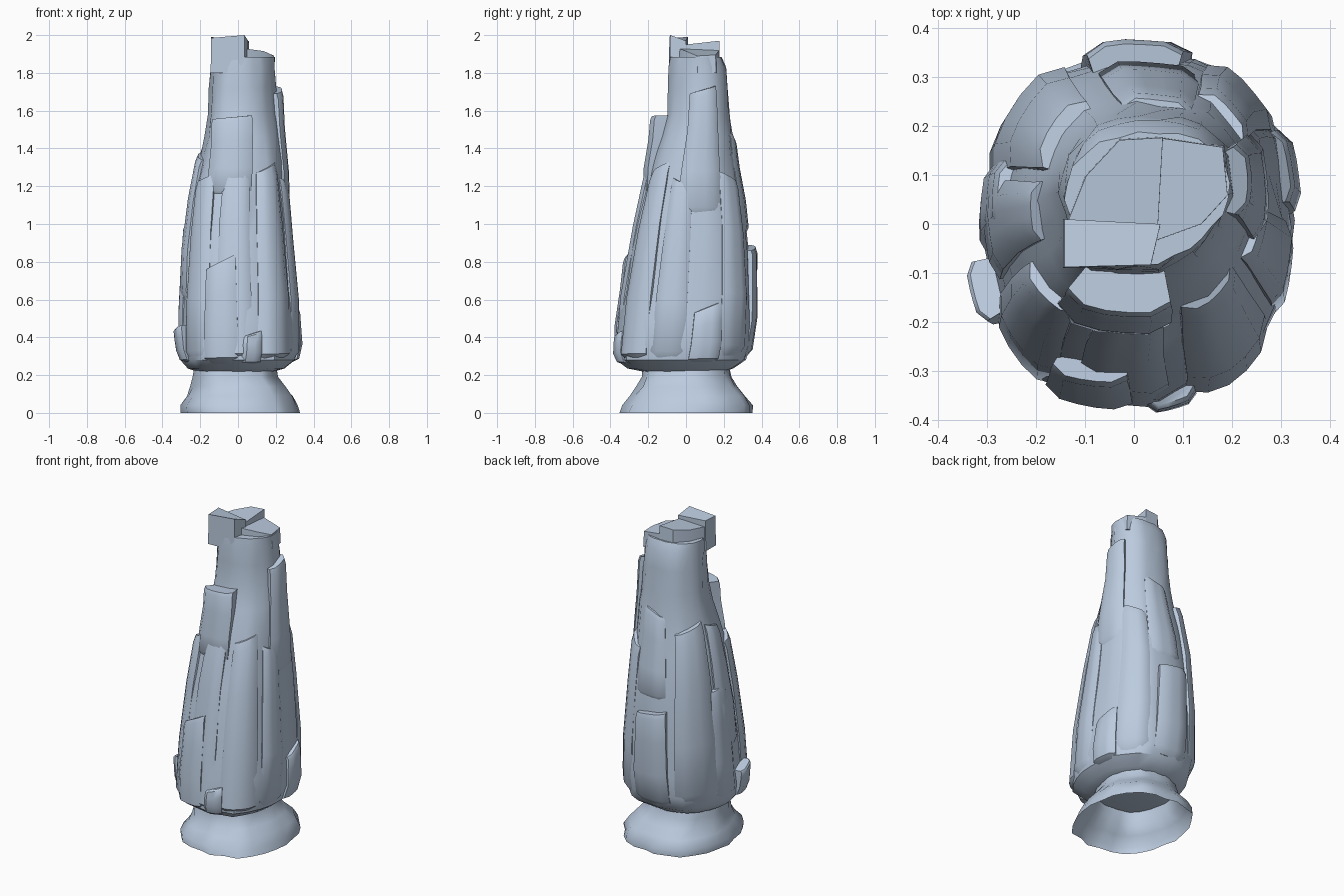
import bpy, bmesh, random
from math import sin, cos, pi, radians, copysign

if "Cube" in bpy.data.objects:
    bpy.data.objects.remove(bpy.data.objects["Cube"])

random.seed(7)
N = 26                                   # columns round the trunk

rock = bpy.data.materials.new("pale blue grey rock")
rock.diffuse_color = (0.50, 0.60, 0.74, 1)
rock.use_nodes = True
rock.node_tree.nodes["Principled BSDF"].inputs["Base Color"].default_value = rock.diffuse_color

# z, x min, x max, y min, y max
CORE = [(0.215, -.20, .18, -.20, .19), (0.235, -.26, .25, -.30, .25),
        (0.28, -.295, .31, -.355, .32), (0.36, -.305, .325, -.36, .345),
        (0.48, -.295, .32, -.345, .35), (0.65, -.285, .305, -.315, .345),
        (0.85, -.272, .285, -.285, .335), (1.05, -.25, .27, -.24, .315),
        (1.22, -.225, .255, -.205, .285), (1.34, -.195, .245, -.175, .265),
        (1.46, -.17, .23, -.135, .25), (1.58, -.155, .215, -.105, .235),
        (1.72, -.148, .208, -.10, .225), (1.83, -.145, .205, -.095, .215),
        (1.885, -.142, .20, -.09, .19)]
FOOT = [(0, -.30, .325, -.34, .355), (0.04, -.298, .322, -.325, .35),
        (0.09, -.27, .295, -.285, .32), (0.14, -.245, .25, -.25, .275),
        (0.19, -.235, .21, -.235, .24), (0.25, -.225, .205, -.225, .225)]
COLUMN = [random.uniform(-.035, .035) for _ in range(N)]   # vertical fluting


def point(table, a, z, out=0.0, scale=1.0, flute=1.0):
    """Point on the trunk surface at angle a (radians) and height z."""
    z = min(max(z, table[0][0]), table[-1][0])
    for lo, hi in zip(table, table[1:]):
        if z <= hi[0]:
            break
    t = (z - lo[0]) / (hi[0] - lo[0])
    x0, x1, y0, y1 = [p + (q - p) * t for p, q in zip(lo[1:], hi[1:])]
    c, s = cos(a), sin(a)
    r = (abs(c) ** 2.4 + abs(s) ** 2.4) ** (-1 / 2.4)
    r *= 1 - 0.2 * max(0, z - 1) * max(0, cos(a + pi / 4)) ** 4   # cut front right corner
    f = (a / (2 * pi) * N) % N
    i = int(f)
    r *= 1 + flute * (COLUMN[i] * (1 - f + i) + COLUMN[(i + 1) % N] * (f - i))
    return ((x0 + x1) / 2 + ((x1 - x0) / 2 * r * scale + out) * c,
            (y0 + y1) / 2 + ((y1 - y0) / 2 * r * scale + out) * s, z)


def finish(name, rings, bottom=True, top=True, angle=38):
    """Skin closed rings of points into a smooth shaded object."""
    bm = bmesh.new()
    loops = [[bm.verts.new(p) for p in ring] for ring in rings]
    n = len(loops[0])
    for lo, hi in zip(loops, loops[1:]):
        for i in range(n):
            j = (i + 1) % n
            bm.faces.new((lo[i], lo[j], hi[j], hi[i]))
    if bottom:
        bm.faces.new(loops[0][::-1])
    if top:
        bm.faces.new(loops[-1])
    if bottom and top:
        bmesh.ops.recalc_face_normals(bm, faces=bm.faces)
    me = bpy.data.meshes.new(name)
    bm.to_mesh(me)
    bm.free()
    me.materials.append(rock)
    ob = bpy.data.objects.new(name, me)
    bpy.context.collection.objects.link(ob)
    bpy.context.view_layer.objects.active = ob
    for o in bpy.context.selected_objects:
        o.select_set(False)
    ob.select_set(True)
    bpy.ops.object.shade_smooth_by_angle(angle=radians(angle))
    return ob


def trunk(name, table, rough, **caps):
    rings = []
    for row in table:
        rings.append([point(table, 2 * pi * i / N, row[0], random.uniform(-rough, rough))
                      for i in range(N)])
    finish(name, rings, **caps)


def slab(name, a0, a1, z0, z1, low, high, slant=0.0):
    """Plate of rock lying on the trunk, standing out by low..high, with a ledge on top."""
    rings = []
    K = 5
    for t, dip in ((0, -.02), (.06, 0), (.35, .004), (.7, 0), (.95, 0), (1, -.008)):
        out = low + (high - low) * t + dip
        outer, inner = [], []
        for k in range(K + 1):
            u = k / K
            inset = 0.12 * t * (u - .5)            # narrows upward
            a = radians(a0 + (a1 - a0) * (u - inset))
            z = z0 + (z1 - z0) * t + slant * t * (u - .5)
            edge = -.015 if k in (0, K) else 0
            p = point(CORE, a, z, out + edge, flute=.5)
            outer.append(p)
            inner.append(point(CORE, a, z, 0, .8, 0))
        rings.append(outer + inner[::-1])
    finish(name, rings, angle=40)


# core column and open flared foot
trunk("core_column", CORE, .005)
trunk("flared_foot", FOOT, .008, bottom=False, top=False, angle=60)

# broken crown: tall left part, lower right part, back lip
def crown(name, pts, z0, tops):
    finish(name, [[(x, y, z0) for x, y in pts],
                  [(x * .98, y * .98, z) for (x, y), z in zip(pts, tops)]])

crown("crown_front", [(-.145, -.09), (.035, -.085), (.055, .0), (-.145, .01)], 1.80,
      (1.985, 2.0, 1.97, 1.99))
crown("crown_back", [(-.14, .0), (.05, .0), (.06, .18), (-.03, .175), (-.10, .10)], 1.80,
      (1.95, 1.95, 1.97, 1.965, 1.955))
crown("crown_right", [(.03, -.04), (.14, .0), (.195, .06), (.185, .16), (.05, .18)], 1.80,
      (1.93, 1.915, 1.89, 1.895, 1.92))

# layered rock plates: angles, heights, stand-out at bottom and top, slant
SLABS = [
    ("upper_front_plate", 228, 284, 1.15, 1.565, .01, .085, .02),
    ("upper_right_plate", -18, 34, 1.05, 1.71, .01, .038, .04),
    ("upper_back_plate", 62, 108, 0.95, 1.46, .012, .014, -.05),
    ("back_left_plate", 118, 166, 0.32, 1.38, .012, .035, .06),
    ("left_plate", 168, 202, 0.60, 1.36, .02, .028, -.04),
    ("left_low_plate", 160, 190, 0.30, 1.00, .01, .03, .03),
    ("front_left_plate", 205, 240, 0.27, 1.24, .012, .03, .05),
    ("front_plate", 246, 282, 0.25, 1.32, .012, .03, -.02),
    ("front_low_plate", 236, 268, 0.26, 0.80, .022, .045, .08),
    ("front_right_plate", 288, 326, 0.25, 1.30, .012, .02, .06),
    ("right_plate", 330, 360, 0.27, 1.22, .01, .018, -.05),
    ("back_right_plate", 30, 64, 0.30, 1.25, .01, .022, -.06),
    ("right_low_plate", 5, 32, 0.27, 0.56, .018, .02, .06),
    ("back_low_plate", 70, 112, 0.30, 0.875, .015, .045, .03),
    ("left_knob", 190, 211, 0.27, 0.45, .02, .055, .03),
    ("front_knob", 272, 292, 0.26, 0.42, .02, .02, .03),
]
for s in SLABS:
    slab(*s)
